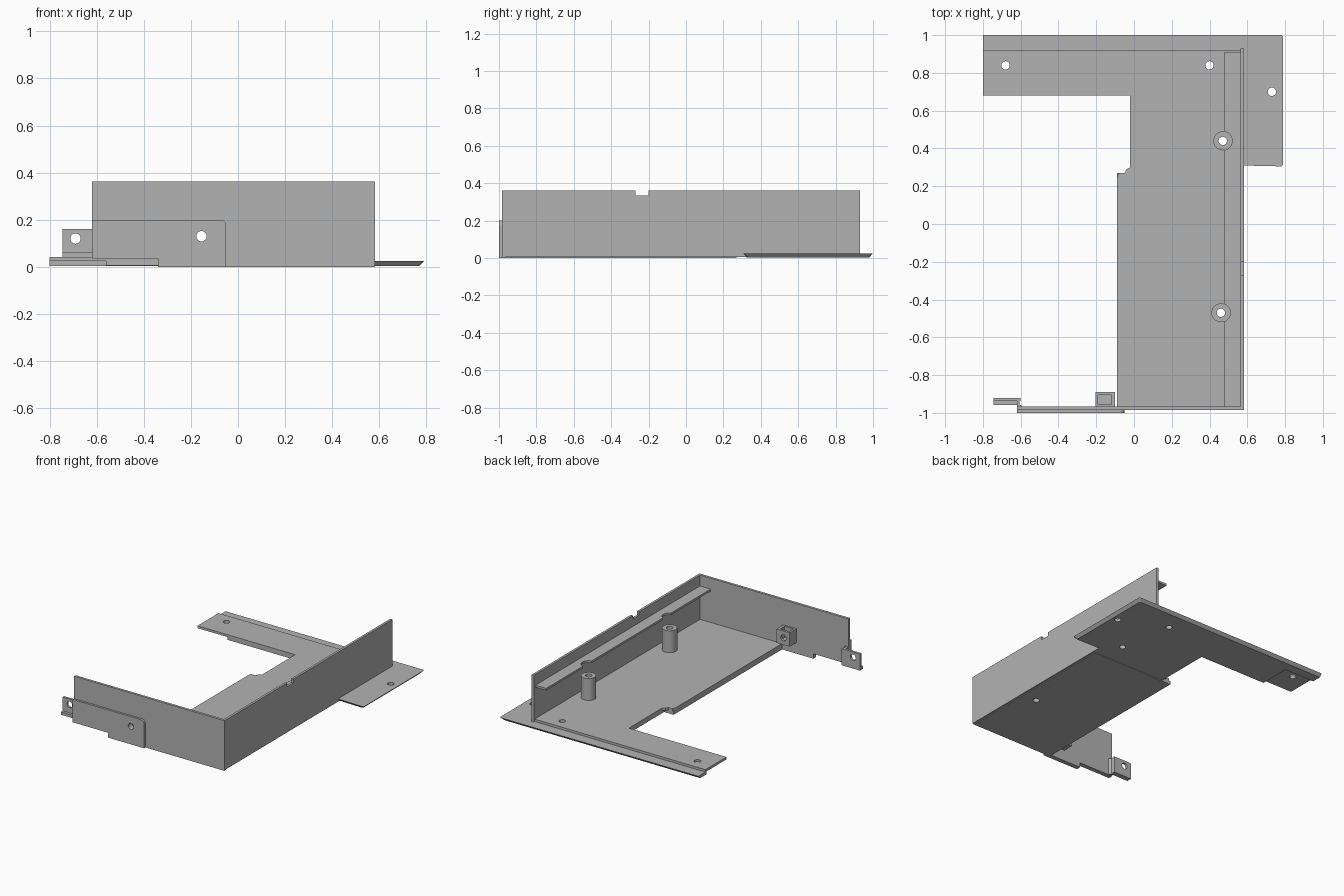
import bpy, math
from mathutils import Matrix

if "Cube" in bpy.data.objects:
    bpy.data.objects.remove(bpy.data.objects["Cube"])

steel = bpy.data.materials.new("grey_steel")
steel.use_nodes = True
GREY = (0.45, 0.45, 0.45, 1)
steel.diffuse_color = GREY
steel.node_tree.nodes["Principled BSDF"].inputs["Base Color"].default_value = GREY


def prism(name, outline, low, high, base=None, upright=False):
    """Extrude an outline in z, or along y when upright (outline is x, z)."""
    n = len(outline)
    verts = [(x, y, low) for x, y in (base or outline)]
    verts += [(x, y, high) for x, y in outline]
    faces = [list(range(n))[::-1], list(range(n, 2 * n))]
    faces += [[i, (i + 1) % n, (i + 1) % n + n, i + n] for i in range(n)]
    if upright:
        verts = [(x, z, y) for x, y, z in verts]
    area = sum(outline[i - 1][0] * outline[i][1] - outline[i][0] * outline[i - 1][1]
               for i in range(n))
    if (area < 0) != upright:
        faces = [f[::-1] for f in faces]
    mesh = bpy.data.meshes.new(name)
    mesh.from_pydata(verts, [], faces)
    mesh.materials.append(steel)
    ob = bpy.data.objects.new(name, mesh)
    bpy.context.collection.objects.link(ob)
    return ob


def box(name, x0, x1, y0, y1, z0, z1):
    return prism(name, [(x0, y0), (x1, y0), (x1, y1), (x0, y1)], z0, z1)


def rod(name, centre, radius, length, along_y=False):
    bpy.ops.mesh.primitive_cylinder_add(vertices=32, radius=radius, depth=length)
    ob = bpy.context.object
    ob.name = name
    if along_y:
        ob.data.transform(Matrix.Rotation(math.pi / 2, 4, "X"))
    ob.data.transform(Matrix.Translation(centre))
    ob.data.materials.append(steel)
    return ob


def cut(ob, cutter):
    cutter.hide_render = True
    mod = ob.modifiers.new("cut", "BOOLEAN")
    mod.operation = "DIFFERENCE"
    mod.solver = "EXACT"
    mod.object = cutter
    bpy.context.view_layer.objects.active = ob
    bpy.ops.object.modifier_apply(modifier=mod.name)
    bpy.data.objects.remove(cutter)


def drill(ob, x, y, radius=0.022):
    cut(ob, rod("drill", (x, y, 0.1), radius, 0.8))


def drill_front(ob, x, z, radius=0.022):
    cut(ob, rod("drill", (x, -0.95, z), radius, 0.3, True))


SCREWS = [(0.47, 0.44), (0.46, -0.47)]

# Floor sheet with the rear arm
floor = prism("floor", [(-0.8, 0.68), (-0.02, 0.68), (-0.02, 0.3), (-0.04, 0.29),
                        (-0.05, 0.27), (-0.08, 0.27), (-0.09, 0.25), (-0.09, -0.97),
                        (0.57, -0.97), (0.57, 0.92), (-0.8, 0.92)], 0.025, 0.042)
# Lower layers: the front one hangs slightly deeper, the rear one clears the arm end
front_under = box("front_underside", -0.09, 0.57, -0.97, 0.27, 0, 0.026)
rear_under = prism("rear_underside", [(-0.56, 0.68), (-0.02, 0.68), (-0.02, 0.27),
                                      (0.57, 0.27), (0.57, 0.92), (-0.56, 0.92)],
                   0.005, 0.026)
for part in (floor, rear_under):
    drill(part, 0.40, 0.84)
    drill(part, *SCREWS[0])
for part in (floor, front_under):
    drill(part, *SCREWS[1])
drill(floor, -0.68, 0.84)

# Low outer flange around the back and right, undercut on its outer edges
flange = prism("outer_flange",
               [(-0.8, 1), (-0.8, 0.91), (0.565, 0.91), (0.565, 0.31),
                (0.78, 0.305), (0.79, 0.315), (0.79, 0.99), (0.78, 1)], 0.004, 0.025,
               [(-0.8, 0.98), (-0.8, 0.91), (0.565, 0.91), (0.565, 0.33),
                (0.76, 0.325), (0.77, 0.335), (0.77, 0.97), (0.76, 0.98)])
drill(flange, 0.73, 0.70)

# Right wall with top notch, and its inward ledge
wall = box("right_wall", 0.565, 0.582, -0.985, 0.93, 0.005, 0.362)
cut(wall, box("notch", 0.5, 0.65, -0.27, -0.2, 0.335, 0.5))
ledge = box("wall_ledge", 0.48, 0.57, -0.97, 0.91, 0.268, 0.283)
for x, y in SCREWS:
    drill(ledge, x, y, 0.05)

# Front wall, raised along the bottom at the left end
front_wall = prism("front_wall", [(-0.62, 0.035), (-0.34, 0.035), (-0.34, 0), (0.58, 0),
                                  (0.58, 0.362), (-0.62, 0.362)], -0.985, -0.967,
                   upright=True)
corner = [(-0.075 + 0.025 * math.cos(a), 0.175 + 0.025 * math.sin(a))
          for a in (math.pi / 8 * i for i in range(5))]
front_plate = prism("front_plate", [(-0.62, 0.035), (-0.34, 0.035), (-0.34, 0),
                                    (-0.05, 0)] + corner + [(-0.62, 0.2)],
                    -1, -0.984, upright=True)
for part in (front_wall, front_plate):
    drill_front(part, -0.155, 0.13)

# Offset ear with its bend and foot
ear = box("ear", -0.745, -0.6, -0.937, -0.92, 0.04, 0.16)
drill_front(ear, -0.69, 0.12)
prism("ear_bend", [(-0.62, -0.985), (-0.59, -0.967), (-0.605, -0.955),
                   (-0.605, -0.92), (-0.62, -0.92)], 0.04, 0.16)
box("ear_foot", -0.745, -0.615, -0.957, -0.936, 0.04, 0.06)

# Nut block behind the front wall
block = box("nut_block", -0.205, -0.1, -0.968, -0.89, 0.08, 0.18)
cut(block, box("pocket", -0.19, -0.12, -0.955, -0.905, 0.1, 0.3))
drill_front(block, -0.155, 0.13)

# Hollow standoffs
for i, (x, y) in enumerate(SCREWS):
    post = rod(f"standoff_{i + 1}", (x, y, 0.12), 0.05, 0.16)
    drill(post, x, y)
    bpy.ops.object.select_all(action="DESELECT")
    post.select_set(True)
    bpy.context.view_layer.objects.active = post
    bpy.ops.object.shade_smooth_by_angle()
